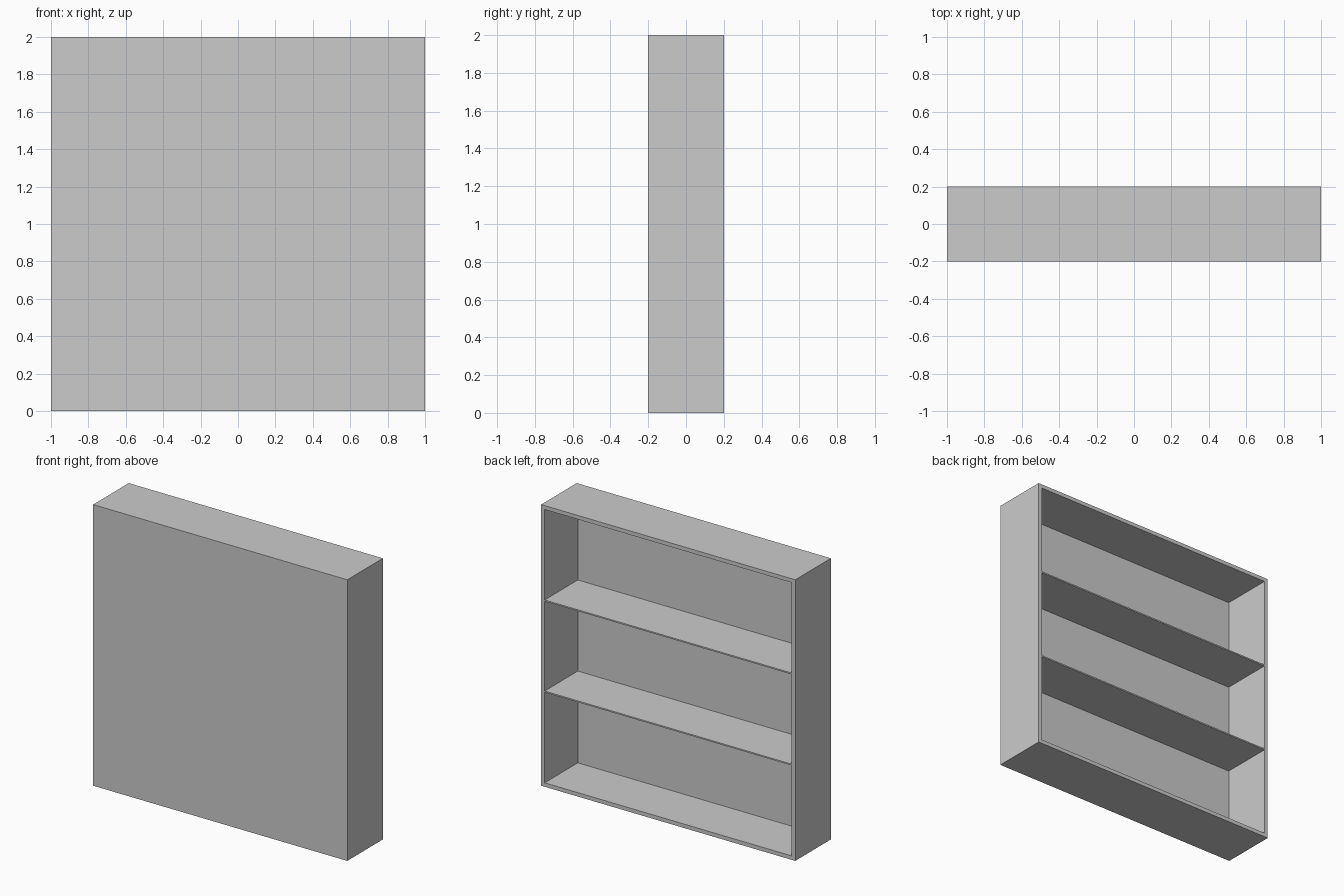
import bpy

if "Cube" in bpy.data.objects:
    bpy.data.objects.remove(bpy.data.objects["Cube"])

W, D, H = 2.0, 0.4, 2.0   # outer size
T = 0.028                 # board thickness
S = 0.01                  # shelf thickness


def box(name, x0, x1, y0, y1, z0, z1):
    bpy.ops.mesh.primitive_cube_add(
        size=1, location=((x0 + x1) / 2, (y0 + y1) / 2, (z0 + z1) / 2))
    ob = bpy.context.object
    ob.name = name
    ob.scale = (x1 - x0, y1 - y0, z1 - z0)
    bpy.ops.object.transform_apply(location=False, rotation=False, scale=True)
    return ob


# One-piece case: a box whose open side (+y) is inset and pushed inwards
case = box("bookcase_case", -W / 2, W / 2, -D / 2, D / 2, 0, H)
bpy.ops.object.mode_set(mode='EDIT')
bpy.ops.mesh.select_all(action='DESELECT')
bpy.ops.object.mode_set(mode='OBJECT')
for face in case.data.polygons:
    face.select = face.normal.y > 0.9
bpy.ops.object.mode_set(mode='EDIT')
bpy.ops.mesh.select_mode(type='FACE')
bpy.ops.mesh.inset(thickness=T, depth=0)
bpy.ops.mesh.extrude_region_move(
    TRANSFORM_OT_translate={"value": (0, -(D - T), 0)})
bpy.ops.object.mode_set(mode='OBJECT')

# Two thin shelves splitting the inside into three equal bays
for i in (1, 2):
    z = T + (H - 2 * T) * i / 3
    box(f"shelf_{i}", -W / 2 + T, W / 2 - T, -D / 2 + T, D / 2,
        z - S / 2, z + S / 2)
